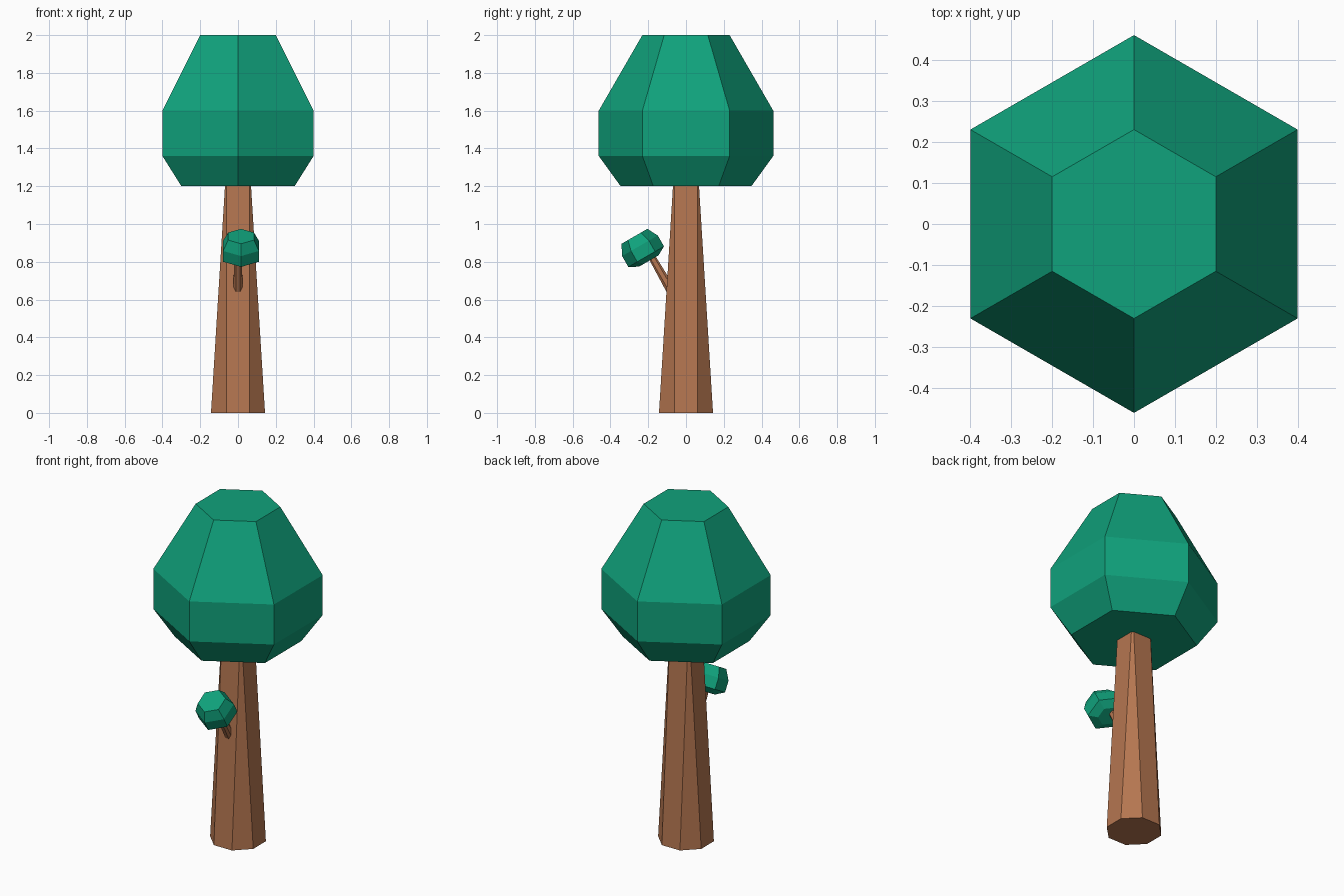
import bpy, bmesh
from math import cos, sin, pi, radians

if "Cube" in bpy.data.objects:
    bpy.data.objects.remove(bpy.data.objects["Cube"])


def material(name, color):
    m = bpy.data.materials.new(name)
    m.diffuse_color = (*color, 1)
    m.use_nodes = True
    m.node_tree.nodes["Principled BSDF"].inputs["Base Color"].default_value = m.diffuse_color
    return m


def hexagon(r):
    return [(r * cos(pi / 2 + i * pi / 3), r * sin(pi / 2 + i * pi / 3)) for i in range(6)]


def chamfered_square(a, b):
    # half width a, half length of each straight side b
    return [(a, -b), (a, b), (b, a), (-b, a), (-a, b), (-a, -b), (-b, -a), (b, -a)]


def loft(name, sections, mat, offset=(0, 0), tilt=0):
    """Closed solid through (height, outline) sections."""
    bm = bmesh.new()
    rings = [[bm.verts.new((x + offset[0], y + offset[1], z)) for x, y in outline]
             for z, outline in sections]
    n = len(rings[0])
    for low, high in zip(rings, rings[1:]):
        for i in range(n):
            j = (i + 1) % n
            bm.faces.new((low[i], low[j], high[j], high[i]))
    bm.faces.new(rings[0][::-1])
    bm.faces.new(rings[-1])
    bmesh.ops.recalc_face_normals(bm, faces=bm.faces)
    mesh = bpy.data.meshes.new(name)
    bm.to_mesh(mesh)
    bm.free()
    mesh.materials.append(mat)
    obj = bpy.data.objects.new(name, mesh)
    obj.rotation_euler.x = tilt
    bpy.context.collection.objects.link(obj)
    return obj


leaf = material("leaf_green", (0.005, 0.36, 0.20))
bark = material("bark_brown", (0.46, 0.18, 0.08))

# Trunk: octagonal foot narrowing to a nearly square top
loft("trunk", [(0, chamfered_square(0.143, 0.06)),
               (1.2, chamfered_square(0.069, 0.06))], bark)

# Main crown
loft("crown", [(z, hexagon(r)) for z, r in
               ((1.2, 0.346), (1.36, 0.462), (1.6, 0.462), (2.0, 0.231))], leaf)

# Side branch and its small crown, both leaning to the front
lean = radians(30)
loft("branch", [(0.58, chamfered_square(0.026, 0.011)),
                (0.83, chamfered_square(0.018, 0.011))], bark, (0, 0.256), lean)
loft("small_crown", [(z, hexagon(r)) for z, r in
                     ((0.795, 0.06), (0.822, 0.109), (0.888, 0.109), (0.946, 0.079))],
     leaf, (0.016, 0.231), lean)
